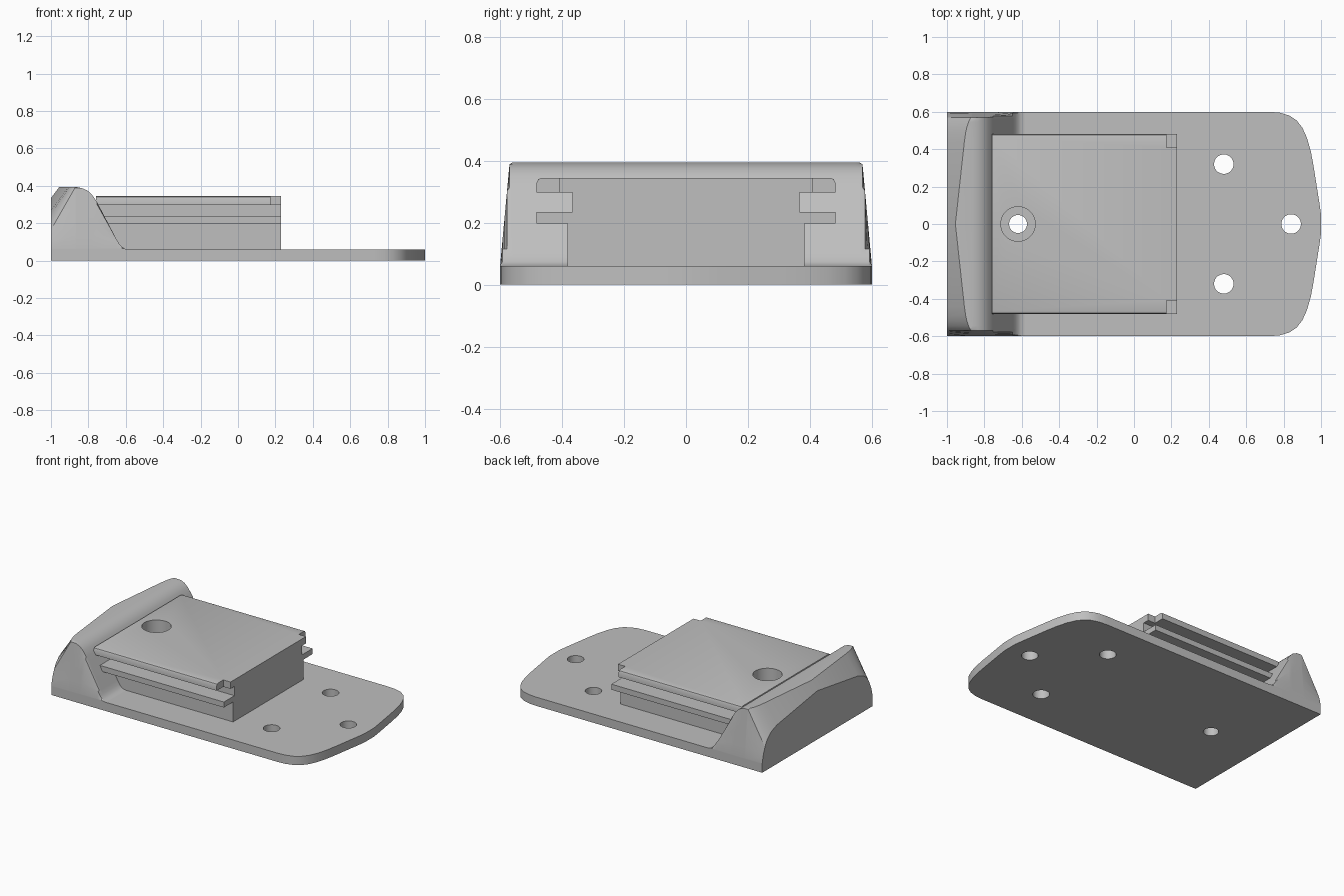
import bpy, bmesh, math
from mathutils import Vector

cube = bpy.data.objects.get("Cube")
if cube:
    bpy.data.objects.remove(cube, do_unlink=True)

grey = bpy.data.materials.new("plain_grey")
grey.use_nodes = True
colour = (0.52, 0.52, 0.52, 1)
grey.diffuse_color = colour
grey.node_tree.nodes["Principled BSDF"].inputs["Base Color"].default_value = colour


def loft(name, sections):
    """Join equal-length closed rings of 3D points and cap both ends."""
    bm = bmesh.new()
    rings = [[bm.verts.new(p) for p in ring] for ring in sections]
    n = len(rings[0])
    for a, b in zip(rings, rings[1:]):
        for i in range(n):
            j = (i + 1) % n
            bm.faces.new((a[i], a[j], b[j], b[i]))
    bm.faces.new(rings[0][::-1])
    bm.faces.new(rings[-1])
    bmesh.ops.recalc_face_normals(bm, faces=bm.faces)
    mesh = bpy.data.meshes.new(name)
    bm.to_mesh(mesh)
    bm.free()
    mesh.materials.append(grey)
    obj = bpy.data.objects.new(name, mesh)
    bpy.context.collection.objects.link(obj)
    return obj


def cylinder(name, x, y, radius, z0, z1):
    ring = [(x + radius * math.cos(t), y + radius * math.sin(t))
            for t in (math.tau * i / 48 for i in range(48))]
    obj = loft(name, [[(px, py, z) for px, py in ring] for z in (z0, z1)])
    obj.hide_render = True
    return obj


def box(name, x0, x1, y0, y1, z0, z1):
    ring = [(x0, y0), (x1, y0), (x1, y1), (x0, y1)]
    obj = loft(name, [[(x, y, z) for x, y in ring] for z in (z0, z1)])
    obj.hide_render = True
    return obj


def cut(obj, cutters):
    bpy.context.view_layer.objects.active = obj
    for c in cutters:
        mod = obj.modifiers.new("cut", 'BOOLEAN')
        mod.operation = 'DIFFERENCE'
        mod.solver = 'EXACT'
        mod.object = c
        bpy.ops.object.modifier_apply(modifier=mod.name)


# Base plate with a blunt, rounded nose
nose = [(0.72, 0.6), (0.78, 0.595), (0.83, 0.58), (0.87, 0.553), (0.9, 0.515),
        (0.925, 0.46), (0.945, 0.39), (0.96, 0.31), (0.99, 0.12), (1.0, 0.05)]
outline = [(-1, 0.6)] + nose
outline += [(x, -y) for x, y in reversed(outline)]
plate = loft("base_plate", [[(x, y, z) for x, y in outline] for z in (0, 0.06)])

# Grooved rail block: half profile mirrored, run along x
half = [(0.382, 0.06), (0.382, 0.197), (0.482, 0.197), (0.482, 0.235),
        (0.367, 0.235), (0.367, 0.298), (0.482, 0.298), (0.482, 0.33),
        (0.477, 0.341), (0.465, 0.345)]
profile = half + [(-y, z) for y, z in reversed(half)]
block = loft("rail_block", [[(x, y, z) for y, z in profile] for x in (-0.76, 0.23)])

# Backstop: slope profile lofted across y, with a peaked rear and tapered sides
slope = [(-0.865, 0.394), (-0.835, 0.388), (-0.805, 0.375), (-0.78, 0.352),
         (-0.755, 0.315), (-0.65, 0.115), (-0.635, 0.09), (-0.62, 0.073),
         (-0.605, 0.064)]
# |y|, rear edge height, ridge x
stations = [(0, 0.335, -0.955), (0.44, 0.268, -0.907), (0.49, 0.25, -0.9),
            (0.52, 0.232, -0.893), (0.545, 0.208, -0.885), (0.56, 0.185, -0.878),
            (0.57, 0.165, -0.872), (0.578, 0.145, -0.87), (0.586, 0.125, -0.87),
            (0.593, 0.1, -0.87), (0.6, 0.065, -0.87)]


def backstop_ring(y, rear, ridge):
    limit = 0.065 + (0.6 - abs(y)) * 10.8
    ring = [(-1, rear), (ridge, 0.395)] + slope
    ring = [(x, min(z, limit)) for x, z in ring]
    return [Vector((x, y, z)) for x, z in [(-1, 0.06)] + ring + [(-0.585, 0.06)]]


mirrored = [(-y, r, x) for y, r, x in reversed(stations[1:])] + stations
backstop = loft("backstop", [backstop_ring(*s) for s in mirrored])

# Screw holes, counterbore and lip notches
plate_holes = [cylinder("hole_cutter", x, y, 0.052, -0.1, 0.15)
               for x, y in ((0.48, 0.32), (0.48, -0.32), (0.84, 0))]
screw = cylinder("screw_cutter", -0.62, 0, 0.048, -0.1, 0.6)
bore = cylinder("counterbore_cutter", -0.62, 0, 0.092, 0.12, 0.6)
notches = [box("notch_cutter", 0.175, 0.3, min(s * 0.41, s * 0.6),
               max(s * 0.41, s * 0.6), 0.27, 0.4) for s in (-1, 1)]

cut(plate, plate_holes + [screw])
cut(block, [screw, bore] + notches)
cut(backstop, [screw, bore])
for cutter in plate_holes + notches + [screw, bore]:
    bpy.data.objects.remove(cutter, do_unlink=True)

# Smooth curves, crisp edges
bpy.ops.object.select_all(action='DESELECT')
for obj in (plate, block, backstop):
    obj.select_set(True)
bpy.context.view_layer.objects.active = plate
bpy.ops.object.shade_smooth_by_angle(angle=math.radians(25))
